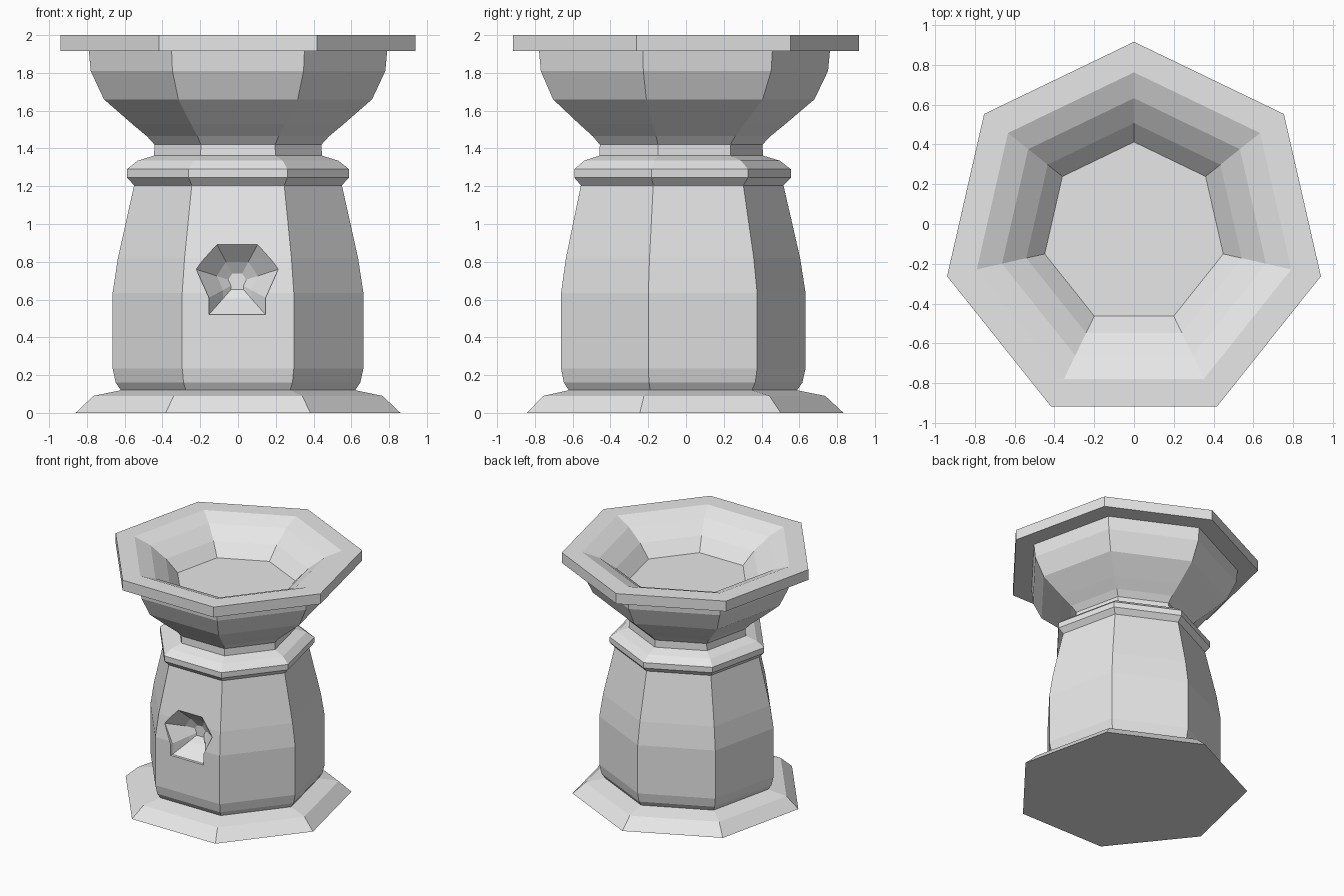
import bpy
import bmesh
from math import cos, sin, pi

SIDES = 7
CENTRE_Y = -0.048  # brings the seven-sided outline to the middle of its bounds

if "Cube" in bpy.data.objects:
    bpy.data.objects.remove(bpy.data.objects["Cube"])

# Pale stone used everywhere
stone = bpy.data.materials.new("pale_stone")
stone.use_nodes = True
colour = (0.8, 0.8, 0.8, 1)
stone.diffuse_color = colour
stone.node_tree.nodes["Principled BSDF"].inputs["Base Color"].default_value = colour


def skin_rings(name, rings):
    """Closed solid through a list of rings with equal point counts."""
    bm = bmesh.new()
    loops = [[bm.verts.new(p) for p in ring] for ring in rings]
    for a, b in zip(loops, loops[1:]):
        n = len(a)
        for i in range(n):
            j = (i + 1) % n
            bm.faces.new((a[i], a[j], b[j], b[i]))
    bm.faces.new(loops[0][::-1])
    bm.faces.new(loops[-1])
    bmesh.ops.recalc_face_normals(bm, faces=bm.faces)
    mesh = bpy.data.meshes.new(name)
    bm.to_mesh(mesh)
    bm.free()
    mesh.materials.append(stone)
    obj = bpy.data.objects.new(name, mesh)
    bpy.context.collection.objects.link(obj)
    return obj


def turned(name, profile):
    """Seven-sided turned part from (radius, height) pairs, corner at the back."""
    angles = [pi / 2 + 2 * pi * i / SIDES for i in range(SIDES)]
    return skin_rings(name, [[(r * cos(a), r * sin(a) + CENTRE_Y, z) for a in angles]
                             for r, z in profile])


# Sloping foot
turned("foot", [(0.882, 0), (0.785, 0.09), (0.636, 0.12)])

# Bulging pedestal body
body = turned("pedestal_body", [
    (0.636, 0.12), (0.664, 0.16), (0.681, 0.235), (0.681, 0.635),
    (0.652, 0.82), (0.611, 1.0), (0.564, 1.205)])

# Moulded collar
turned("collar", [(0.564, 1.205), (0.603, 1.245), (0.603, 1.29),
                  (0.545, 1.335), (0.456, 1.362)])

# Neck, bowl, rim and hollow inside
turned("bowl", [
    (0.456, 1.362), (0.453, 1.42), (0.495, 1.465), (0.575, 1.53),
    (0.728, 1.66), (0.8, 1.81), (0.81, 1.915), (0.963, 1.915), (0.963, 2.0),
    (0.81, 2.0), (0.68, 1.95), (0.555, 1.86), (0.46, 1.76)])

# Faceted niche cut into the front
half = [(0.118, 0.22), (0.217, 0.07), (0.15, -0.08), (0.15, -0.17)]
outline = half + [(-x, z) for x, z in reversed(half)]
niche = skin_rings("niche_cutter", [
    [(x * s - 0.004, y, z * s + 0.69) for x, z in outline]
    for s, y in [(1, -0.8), (1, -0.64), (0.5, -0.53), (0.22, -0.49)]])
niche.hide_render = True

cut = body.modifiers.new("niche", "BOOLEAN")
cut.operation = "DIFFERENCE"
cut.solver = "EXACT"
cut.object = niche
bpy.context.view_layer.objects.active = body
bpy.ops.object.modifier_apply(modifier=cut.name)
bpy.data.objects.remove(niche)
